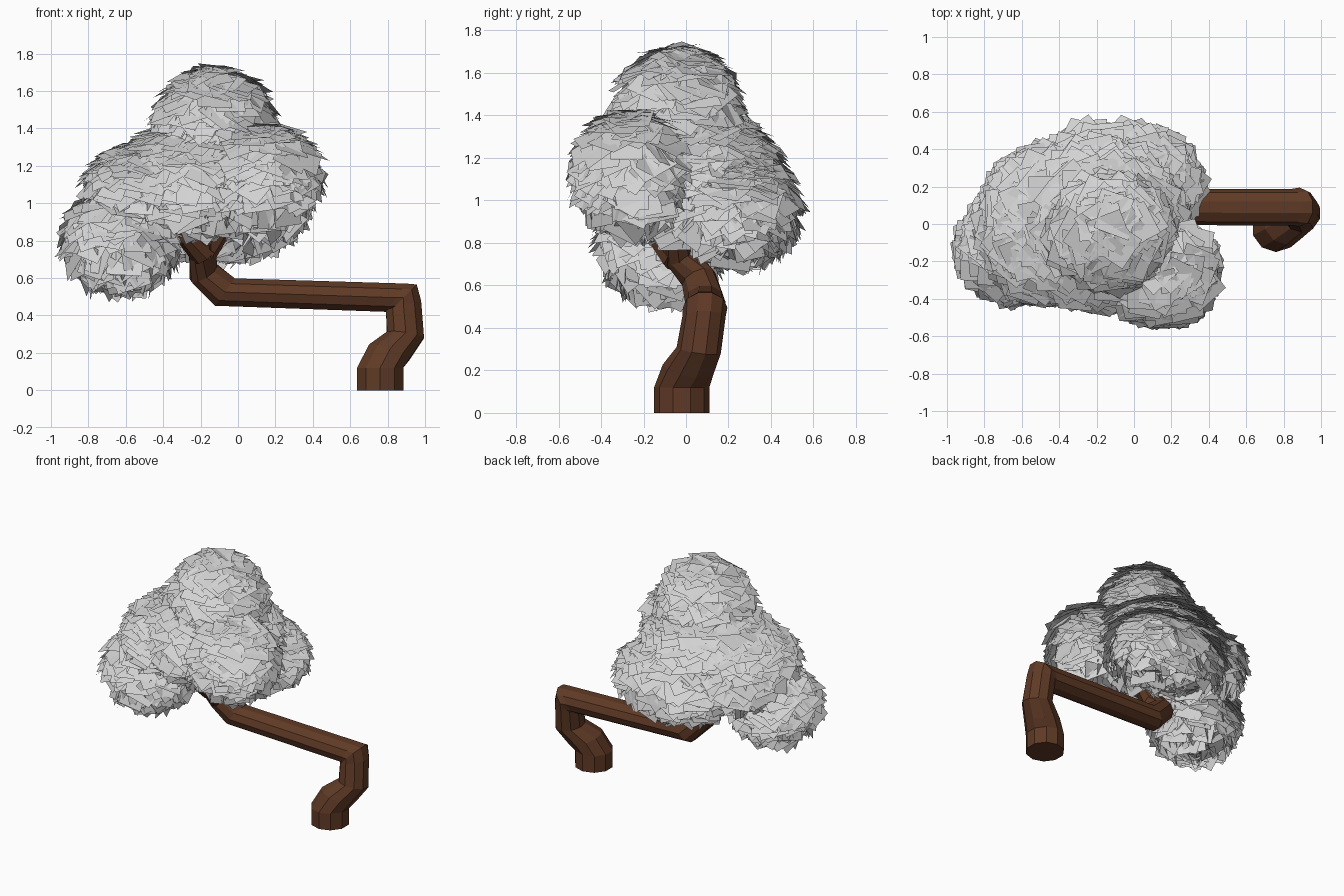
import bpy, bmesh, math, random
from mathutils import Vector

if "Cube" in bpy.data.objects:
    bpy.data.objects.remove(bpy.data.objects["Cube"])

random.seed(7)


def material(name, rgb):
    m = bpy.data.materials.new(name)
    m.diffuse_color = (*rgb, 1)
    m.use_nodes = True
    m.node_tree.nodes["Principled BSDF"].inputs["Base Color"].default_value = m.diffuse_color
    return m


bark = material("brown bark", (0.115, 0.042, 0.019))
leaf = material("pale grey leaf", (0.65, 0.65, 0.65))


def finish(bm, name, mat):
    me = bpy.data.meshes.new(name)
    bm.to_mesh(me)
    bm.free()
    me.materials.append(mat)
    ob = bpy.data.objects.new(name, me)
    bpy.context.collection.objects.link(ob)
    return ob


def limb(name, rings, sides=10):
    """Sweep a polygon through rings of (centre, direction, radius)."""
    bm = bmesh.new()
    loops = []
    for c, d, r in rings:
        d = Vector(d).normalized()
        u = Vector((0, 1, 0))
        u = (u - d * u.dot(d)).normalized()
        v = d.cross(u)
        loops.append([bm.verts.new(Vector(c) + r * (u * math.cos(a) + v * math.sin(a)))
                      for a in (2 * math.pi * i / sides for i in range(sides))])
    for a, b in zip(loops, loops[1:]):
        for i in range(sides):
            j = (i + 1) % sides
            bm.faces.new((a[i], a[j], b[j], b[i]))
    bm.faces.new(loops[0])
    bm.faces.new(loops[-1])
    bmesh.ops.recalc_face_normals(bm, faces=bm.faces)
    return finish(bm, name, mat=bark)


# Bent trunk: upright foot, long sideways run, rising end
limb("trunk", [
    ((0.76, -0.02, 0.00), (0, 0, 1), 0.13),
    ((0.76, -0.02, 0.12), (0, 0, 1), 0.13),
    ((0.81, 0.01, 0.205), (0.3, 0.2, 1), 0.122),
    ((0.895, 0.06, 0.295), (0.15, 0.15, 1), 0.105),
    ((0.885, 0.085, 0.455), (-0.25, 0, 1), 0.102),
    ((0.885, 0.09, 0.495), (-0.7, 0, 0.7), 0.105),
    ((0.845, 0.09, 0.495), (-0.8, 0, 0.58), 0.098),
    ((-0.07, 0.09, 0.525), (-0.8, 0, 0.58), 0.095),
    ((-0.185, 0.06, 0.63), (-0.5, -0.4, 0.8), 0.085),
    ((-0.19, -0.03, 0.74), (0, -0.5, 0.9), 0.075),
    ((-0.19, -0.07, 0.80), (0, -0.5, 0.9), 0.06)])

# Two forks reaching into the crown
limb("right_fork", [
    ((-0.19, -0.03, 0.72), (0.4, 0, 1), 0.07),
    ((-0.08, -0.05, 0.88), (0.5, 0, 1), 0.055),
    ((0.00, -0.06, 1.02), (0.5, 0, 1), 0.035)], 8)
limb("left_fork", [
    ((-0.18, -0.04, 0.72), (-0.7, -0.5, 1), 0.07),
    ((-0.28, -0.13, 0.82), (-1, -0.4, 1), 0.05),
    ((-0.42, -0.15, 0.92), (-1, -0.2, 0.6), 0.03)], 8)

# Crown lobes: centre, radii
lobes = [((-0.13, -0.04, 1.41), (0.29, 0.27, 0.31)),
         ((-0.20, 0.00, 1.14), (0.44, 0.42, 0.30)),
         ((0.15, -0.26, 1.15), (0.27, 0.25, 0.26)),
         ((-0.10, 0.23, 0.98), (0.42, 0.28, 0.24)),
         ((-0.50, 0.00, 1.08), (0.29, 0.38, 0.24)),
         ((-0.63, -0.12, 0.82), (0.28, 0.26, 0.25))]
lobes = [(Vector(c), Vector(r)) for c, r in lobes]


def inside(p, lobe):
    c, r = lobe
    return sum(((p[i] - c[i]) / r[i]) ** 2 for i in range(3)) < 0.93


def random_dir():
    return Vector([random.gauss(0, 1) for _ in range(3)]).normalized()


# Square leaf cards overlapping like shingles over the joined lobes
bm = bmesh.new()
weights = [r.x * r.y + r.y * r.z + r.x * r.z for c, r in lobes]
count = 0
while count < 1500:
    lobe = random.choices(lobes, weights)[0]
    c, r = lobe
    d = random_dir()
    p = c + Vector((d.x * r.x, d.y * r.y, d.z * r.z))
    if any(inside(p, o) for o in lobes if o is not lobe):
        continue
    out = Vector((d.x / r.x, d.y / r.y, d.z / r.z)).normalized()
    n = (out + Vector((0, 0, 0.65)) + 0.25 * random_dir()).normalized()
    u = n.cross(random_dir()).normalized()
    v = n.cross(u)
    h = random.uniform(0.065, 0.1)
    bm.faces.new([bm.verts.new(p + h * (a * u + b * v))
                  for a, b in ((-1, -1), (1, -1), (1, 1), (-1, 1))])
    count += 1
finish(bm, "leaf_crown", leaf)
